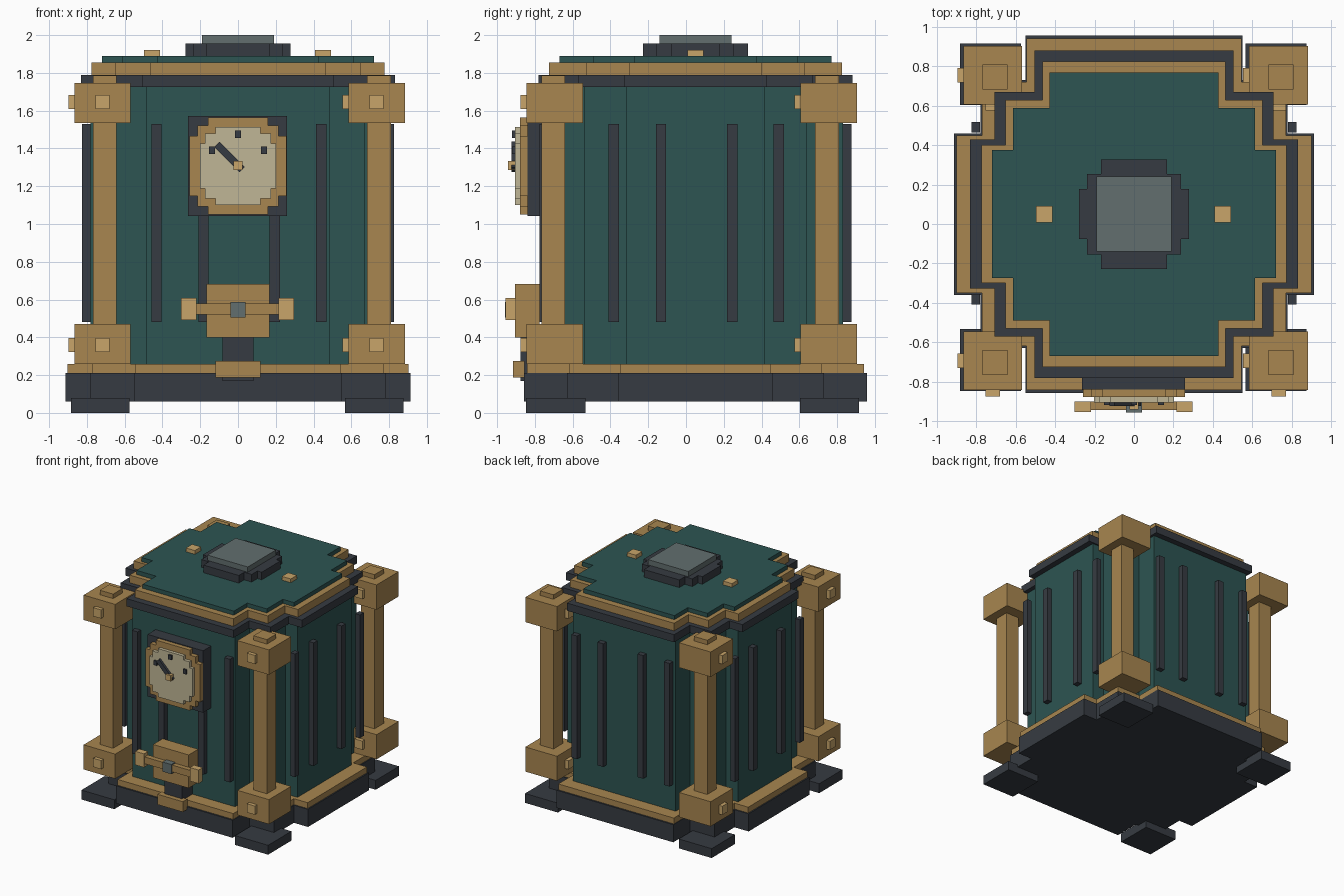
import bpy
import bmesh
from math import radians
from mathutils import Matrix

old = bpy.data.objects.get("Cube")
if old:
    bpy.data.objects.remove(old, do_unlink=True)


def material(name, rgb):
    m = bpy.data.materials.new(name)
    m.use_nodes = True
    m.diffuse_color = (*rgb, 1)
    m.node_tree.nodes["Principled BSDF"].inputs["Base Color"].default_value = (*rgb, 1)
    return m


TEAL = material("teal", (0.026, 0.089, 0.084))
GOLD = material("gold", (0.392, 0.239, 0.08))
BRASS = material("light_brass", (0.578, 0.376, 0.144))
DARK = material("dark_slate", (0.037, 0.044, 0.054))
GREY = material("grey", (0.122, 0.156, 0.156))
CREAM = material("cream", (0.527, 0.468, 0.305))
MID_Y = 0.05  # centre of the body plan


def finish(bm, name, mat):
    bmesh.ops.recalc_face_normals(bm, faces=bm.faces)
    mesh = bpy.data.meshes.new(name)
    bm.to_mesh(mesh)
    bm.free()
    mesh.materials.append(mat)
    ob = bpy.data.objects.new(name, mesh)
    bpy.context.collection.objects.link(ob)
    return ob


def box(name, mat, x, y, z, spin=0):
    """Box from (low, high) ranges, optionally spun about its y axis."""
    bm = bmesh.new()
    bmesh.ops.create_cube(bm, size=1)
    spans = (x, y, z)
    size = [b - a for a, b in spans]
    bmesh.ops.scale(bm, vec=size, verts=bm.verts)
    bm.transform(Matrix.Rotation(spin, 4, 'Y'))
    bmesh.ops.translate(bm, vec=[(a + b) / 2 for a, b in spans], verts=bm.verts)
    return finish(bm, name, mat)


def around(c, half):
    return (c - half, c + half)


def stepped(name, mat, steps, low, high, center, upright=False):
    """Prism with notched corners; steps are half-extents from wide to tall."""
    quarter = []
    for i, (a, b) in enumerate(steps):
        quarter.append((a, b))
        if i + 1 < len(steps):
            quarter.append((steps[i + 1][0], b))
    back = quarter[::-1]
    outline = (quarter + [(-a, b) for a, b in back]
               + [(-a, -b) for a, b in quarter] + [(a, -b) for a, b in back])
    bm = bmesh.new()
    rings = []
    for h in (low, high):
        rings.append([bm.verts.new((a, h, b + center) if upright else (a, b + center, h))
                      for a, b in outline])
    bm.faces.new(rings[0])
    bm.faces.new(rings[1])
    n = len(outline)
    for i in range(n):
        j = (i + 1) % n
        bm.faces.new((rings[0][i], rings[0][j], rings[1][j], rings[1][i]))
    return finish(bm, name, mat)


# Body and roof layers
LAYERS = [
    ("base_plinth", DARK, [(0.913, 0.41), (0.78, 0.68), (0.55, 0.907)], 0.06, 0.21),
    ("base_trim", GOLD, [(0.902, 0.4), (0.772, 0.67), (0.545, 0.893)], 0.21, 0.26),
    ("body", TEAL, [(0.782, 0.365), (0.67, 0.59), (0.485, 0.782)], 0.26, 1.725),
    ("cornice", DARK, [(0.832, 0.378), (0.708, 0.62), (0.505, 0.832)], 1.725, 1.79),
    ("roof_trim", GOLD, [(0.775, 0.35), (0.652, 0.58), (0.465, 0.775)], 1.79, 1.855),
    ("roof", TEAL, [(0.72, 0.325), (0.615, 0.54), (0.43, 0.72)], 1.855, 1.89),
    ("roof_hub", DARK, [(0.278, 0.127), (0.238, 0.205), (0.167, 0.278)], 1.89, 1.955),
]
for name, mat, steps, low, high in LAYERS:
    stepped(name, mat, steps, low, high, MID_Y)
box("roof_hub_cap", GREY, around(0, 0.19), around(MID_Y, 0.19), (1.955, 2.0))
for side, x in (("right", -0.455), ("left", 0.45)):
    box(f"roof_stud_{side}", BRASS, around(x, 0.042), around(MID_Y, 0.042), (1.89, 1.922))

# Vertical strips on all four walls
for i, offset in enumerate((-0.432, -0.182, 0.195, 0.441)):
    for sign, xname, yname in ((-1, "right", "front"), (1, "left", "back")):
        wall = sorted((sign * 0.782, sign * 0.826))
        box(f"{xname}_strip_{i}", DARK, wall, around(offset + MID_Y, 0.027), (0.48, 1.53))
        box(f"{yname}_strip_{i}", DARK, around(offset, 0.027),
            [w + MID_Y for w in wall], (0.48, 1.53))

# Corner posts with blocks, studs and feet
for xname, x in (("right", -0.705), ("left", 0.746)):
    for yname, y in (("front", -0.703), ("back", 0.747)):
        tag = f"{yname}_{xname}"
        cx, cy = x - 0.012, y + 0.008
        box(f"post_{tag}", GOLD, around(x, 0.063), around(y, 0.063), (0.45, 1.785))
        box(f"foot_{tag}", DARK, around(cx - 0.012, 0.155), around(cy + 0.005, 0.157), (0, 0.08))
        for level, low, high, stud in (("lower", 0.26, 0.47, 0.36), ("upper", 1.535, 1.747, 1.645)):
            box(f"{level}_block_{tag}", GOLD, around(cx, 0.149), around(cy, 0.149), (low, high))
            box(f"{level}_side_stud_{tag}", BRASS, (cx - 0.18, cx - 0.149),
                around(cy, 0.037), around(stud, 0.037))
            box(f"{level}_front_stud_{tag}", BRASS, around(cx, 0.037),
                (cy - 0.18, cy - 0.149), around(stud, 0.037))

# Clock
CLOCK_Z = 1.307
box("clock_back", DARK, around(-0.003, 0.262), (-0.84, -0.73), around(CLOCK_Z, 0.264))
stepped("clock_ring", GOLD, [(0.258, 0.16), (0.215, 0.215), (0.16, 0.258)],
        -0.878, -0.84, CLOCK_Z, True)
stepped("clock_face", CREAM, [(0.202, 0.12), (0.175, 0.172), (0.12, 0.206)],
        -0.905, -0.878, CLOCK_Z, True)
for name, x, z in (("top", 0, 1.475), ("right", -0.138, 1.39), ("left", 0.138, 1.39)):
    box(f"clock_mark_{name}", DARK, around(x, 0.015), (-0.92, -0.905), around(z, 0.019))
box("clock_hand", DARK, around(-0.045, 0.095), (-0.925, -0.905), around(1.355, 0.019), radians(45))
box("clock_hub", BRASS, around(0, 0.024), (-0.942, -0.905), around(1.31, 0.024))

# Front latch and lower badge
box("latch_plate", GOLD, around(0, 0.168), (-0.905, -0.775), (0.4, 0.683))
box("latch_bar", GOLD, around(0, 0.225), (-0.945, -0.9), (0.52, 0.578))
for side, x in (("right", -0.26), ("left", 0.256)):
    box(f"latch_end_{side}", BRASS, around(x, 0.041), (-0.955, -0.9), (0.492, 0.608))
box("latch_pin", GREY, around(0, 0.041), (-0.957, -0.9), (0.505, 0.587))
box("lower_column", DARK, around(0, 0.083), (-0.875, -0.73), (0.17, 0.4))
box("lower_badge", GOLD, around(0, 0.12), (-0.915, -0.855), (0.187, 0.275))
